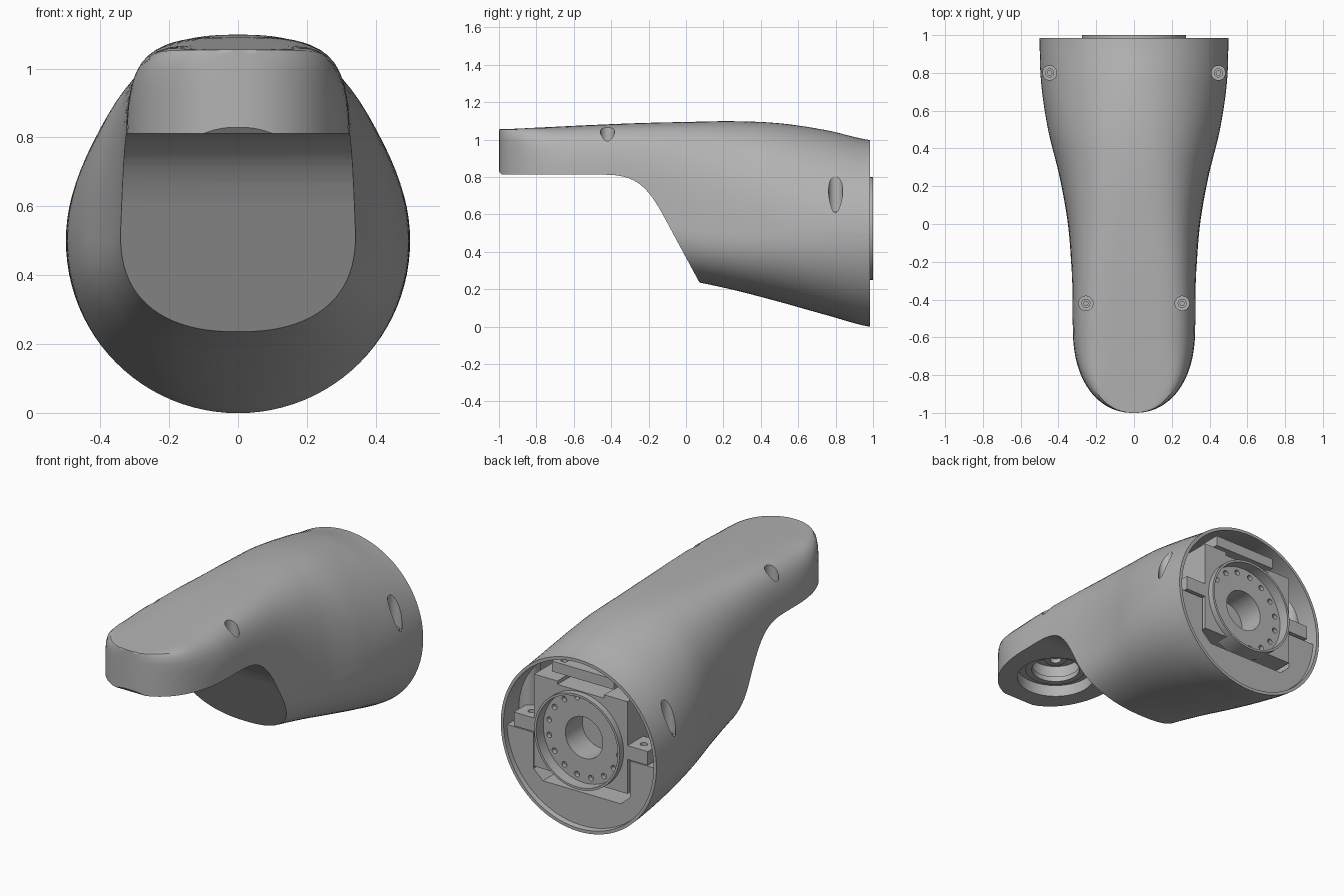
import bpy, bmesh, math
from mathutils import Vector
from mathutils.geometry import interpolate_bezier

cube = bpy.data.objects.get("Cube")
if cube:
    bpy.data.objects.remove(cube, do_unlink=True)

gray = bpy.data.materials.new("plain gray")
gray.use_nodes = True
tone = (0.45, 0.45, 0.45, 1)
gray.diffuse_color = tone
gray.node_tree.nodes["Principled BSDF"].inputs["Base Color"].default_value = tone
parts = []


def rings_to_object(name, rings):
    """Skin a row of closed rings and cap both ends."""
    bm = bmesh.new()
    rows = [[bm.verts.new(p) for p in ring] for ring in rings]
    n = len(rows[0])
    for a, b in zip(rows, rows[1:]):
        for i in range(n):
            j = (i + 1) % n
            bm.faces.new((a[i], a[j], b[j], b[i]))
    bm.faces.new(rows[0])
    bm.faces.new(rows[-1])
    bmesh.ops.recalc_face_normals(bm, faces=bm.faces)
    mesh = bpy.data.meshes.new(name)
    bm.to_mesh(mesh)
    bm.free()
    obj = bpy.data.objects.new(name, mesh)
    bpy.context.collection.objects.link(obj)
    return obj


def prism(name, points, axis, a, b):
    """Extrude a flat outline along one axis."""
    place = {"x": lambda p, d: (d, p[0], p[1]),
             "y": lambda p, d: (p[0], d, p[1]),
             "z": lambda p, d: (p[0], p[1], d)}[axis]
    return rings_to_object(name, [[place(p, d) for p in points] for d in (a, b)])


def box(name, x0, x1, y0, y1, z0, z1):
    return prism(name, [(x0, y0), (x1, y0), (x1, y1), (x0, y1)], "z", z0, z1)


def disc(name, center, radius, axis, a, b, sides=48):
    turn = [2 * math.pi * i / sides for i in range(sides)]
    points = [(center[0] + radius * math.cos(t), center[1] + radius * math.sin(t)) for t in turn]
    return prism(name, points, axis, a, b)


def combine(obj, tool, operation="DIFFERENCE"):
    """Apply a boolean and remove the tool."""
    mod = obj.modifiers.new("combine", "BOOLEAN")
    mod.operation, mod.solver, mod.object = operation, "EXACT", tool
    graph = bpy.context.evaluated_depsgraph_get()
    mesh = bpy.data.meshes.new_from_object(obj.evaluated_get(graph))
    obj.modifiers.clear()
    obj.data = mesh
    bpy.data.objects.remove(tool, do_unlink=True)
    return obj


def part(obj):
    parts.append(obj)
    return obj


def bend(a, b, c, d, n):
    return [tuple(p)[:2] for p in interpolate_bezier(*[Vector((*q, 0)) for q in (a, b, c, d)], n)]


# Shape of the arm along its length, sampled at nine even steps
WIDTH = (.325, .325, .326, .331, .35, .394, .455, .492, .5)
TOP = (1.055, 1.066, 1.078, 1.088, 1.094, 1.098, 1.087, 1.05, .995)
BOTTOM = (.4, .36, .33, .295, .25, .197, .132, .062, -.003)
MIDDLE = (.6, .6, .6, .57, .53, .5, .5, .5, .5)
SQUARE = (5, 5, 4.8, 4.2, 3.4, 2.7, 2.25, 2, 2)
NOSE_START, NOSE_LENGTH = -.55, .45


def along(values, y):
    t = min(max((y + 1) * 4, 0), 8)
    i = min(int(t), 7)
    f = t - i
    p, q, r, s = (values[min(max(k, 0), 8)] for k in range(i - 1, i + 3))
    return q + f * ((r - p) + f * (2 * p - 5 * q + 4 * r - s + f * (3 * (q - r) + s - p))) / 2


def section(y, wall=0, count=96):
    u = min(max((NOSE_START - y) / NOSE_LENGTH, 0), 1)
    w = along(WIDTH, y) * (1 - u ** 2.2) ** (1 / 2.2) - wall
    mid = along(MIDDLE, y)
    up, down = along(TOP, y) - mid - wall, mid - along(BOTTOM, y) - wall
    # The outline grows squarer toward the nose so that its top stays flat
    crown = along(SQUARE, y) + 16 * u ** 3
    keel = 2.4 - .4 * min(max(y, 0), 1)
    ring = []
    for i in range(count):
        c, s = math.cos(2 * math.pi * i / count), math.sin(2 * math.pi * i / count)
        n = crown if s > 0 else keel
        r = (abs(c) ** n + abs(s) ** n) ** (-1 / n)
        ring.append((w * r * c, y, mid + (up if s > 0 else down) * r * s))
    return ring


def inner(name, y0, y1, steps):
    return rings_to_object(name, [section(y0 + (y1 - y0) * i / steps, .018) for i in range(steps + 1)])


# Outer body: rounded nose, flaring to a round rear
REAR = .985
stations = [NOSE_START - NOSE_LENGTH * math.cos(math.radians(3 + 87 * i / 22)) for i in range(23)]
stations += [NOSE_START + (REAR - NOSE_START) * i / 40 for i in range(1, 41)]
body = rings_to_object("body", [section(y) for y in stations])
under = bend((-.43, .812), (-.27, .812), (-.21, .75), (-.13, .61), 14)
profile = [(-1.2, .83), (-1, .83), (-.985, .812)] + under
profile += [(.075, .23), (.075, -.3), (1.2, -.3), (1.2, 1.4), (-1.2, 1.4)]
combine(body, prism("side_profile", profile, "x", -1, 1), "INTERSECT")

# Screw positions: x, y, floor height
screws = [(s * x, y, z) for s in (-1, 1) for x, y, z in ((.447, .8, .6), (.255, -.42, .955))]

# Hollow rear: upper cavity with screw bosses, shallow rim, and motor pocket
cavity = inner("cavity", .5, 1.05, 16)
combine(cavity, box("cavity_floor", -1, 1, 0, 2, .48, 2), "INTERSECT")
for x, y, z in screws:
    if y > 0:
        combine(cavity, disc("boss", (x, y), .06, "z", .3, 1.3, 32))
combine(body, cavity)
combine(body, inner("rim_recess", .955, 1.05, 4))
pocket = [(-.31, .6), (-.31, .27), (-.25, .215), (.25, .215), (.31, .27), (.31, .6)]
combine(body, prism("pocket", pocket, "y", .55, 1.1))

# Screw wells and screw heads
for x, y, z in screws:
    combine(body, disc("well", (x, y), .038, "z", z, 1.3, 32))
    head = part(disc("screw_head", (x, y), .024, "z", z - .01, z + .016, 24))
    combine(head, disc("socket", (x, y), .012, "z", z + .004, z + .1, 6))

# Joint socket under the nose
NOSE = (0, -.67)
combine(body, disc("socket_mouth", NOSE, .21, "z", .7, .88, 64))
combine(body, disc("socket_bore", NOSE, .14, "z", .7, .96, 64))
collar = part(disc("nose_collar", NOSE, .165, "z", .86, .89, 64))
combine(collar, disc("collar_bore", NOSE, .13, "z", .8, 1, 64))
hub = part(disc("nose_hub", NOSE, .06, "z", .92, .97, 40))
combine(hub, disc("hub_bore", NOSE, .03, "z", .8, .945, 24))

# Split into upper and lower shells along the seam
seam = [(-1.2, .92)] + bend((-.32, .92), (-.25, .92), (-.24, .89), (-.2, .845), 8)
seam += bend((.03, .575), (.08, .515), (.09, .5), (.16, .5), 8) + [(1.2, .5)]
lower = body.copy()
lower.data = body.data.copy()
bpy.context.collection.objects.link(lower)
body.name, lower.name = "upper_shell", "lower_shell"
for shell, z in ((body, 1.5), (lower, -.5)):
    region = seam + [(1.2, z), (-1.2, z)]
    part(combine(shell, prism("seam_side", region, "x", -1, 1), "INTERSECT"))

# Motor block inside the rear
AXIS = (0, .525)
block = part(box("motor_block", -.3, .3, .52, .965, .29, .825))
combine(block, box("notch", -.15, .15, .8, 1, .805, .9))
combine(block, disc("block_bore", AXIS, .12, "y", .78, 1.1))
combine(block, disc("flange_seat", AXIS, .265, "y", .9, 1.1, 72))

# Output flange with deep dished face and bolt circle
flange = part(disc("output_flange", AXIS, .275, "y", .89, 1, 72))
combine(flange, disc("dish", AXIS, .262, "y", .935, 1.1, 72))
combine(flange, disc("flange_bore", AXIS, .12, "y", .8, 1.1))
BOLTS = 16
for i in range(BOLTS):
    t = 2 * math.pi * (i + .5) / BOLTS
    spot = (.228 * math.cos(t), AXIS[1] + .228 * math.sin(t))
    combine(flange, disc("bolt_hole", spot, .016, "y", .91, 1.1, 16))

# Fixing lugs beside and above the block
for s, side in ((-1, "right"), (1, "left")):
    x0, x1 = sorted((s * .29, s * .43))
    lug = part(box(side + "_lug", x0, x1, .82, .965, .49, .57))
    combine(lug, disc("lug_hole", (s * .36, .9), .02, "z", .53, .7, 16))
bridge = part(box("top_bridge", -.2, .2, .82, .945, .86, .92))
for s in (-1, 1):
    combine(bridge, disc("bridge_hole", (s * .15, .9), .02, "z", .88, 1, 16))

# Finish: one colour, smooth curves with crisp edges
bpy.ops.object.select_all(action="DESELECT")
for obj in parts:
    obj.data.materials.clear()
    obj.data.materials.append(gray)
    obj.select_set(True)
bpy.context.view_layer.objects.active = parts[0]
bpy.ops.object.shade_smooth_by_angle(angle=math.radians(32))
